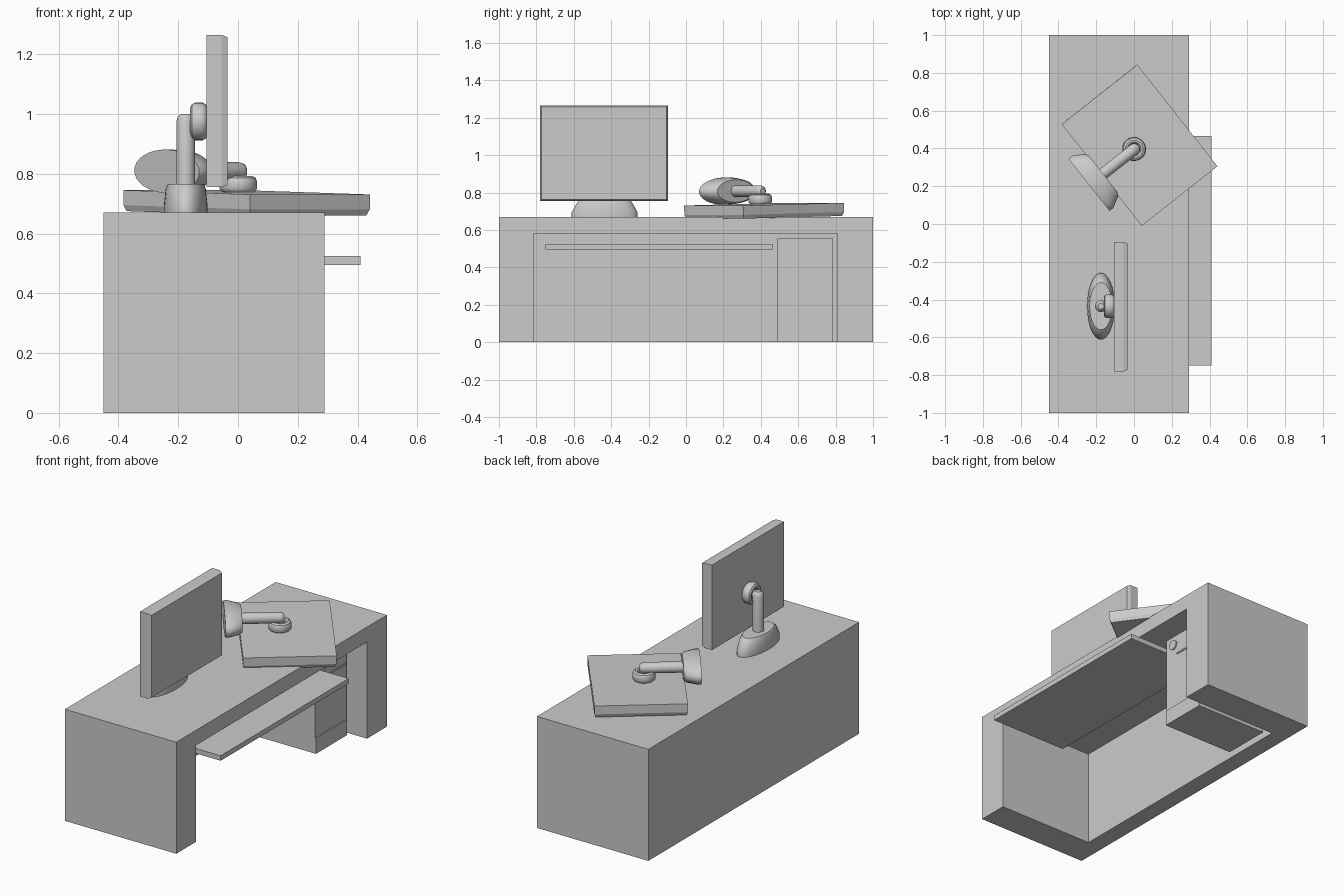
import bpy, bmesh, math
from mathutils import Matrix, Vector

if "Cube" in bpy.data.objects:
    bpy.data.objects.remove(bpy.data.objects["Cube"])

grey = bpy.data.materials.new("plain_grey")
grey.use_nodes = True
grey.diffuse_color = (0.6, 0.6, 0.6, 1)
grey.node_tree.nodes["Principled BSDF"].inputs["Base Color"].default_value = (0.6, 0.6, 0.6, 1)


def finish(name, bm, matrix=Matrix(), smooth=False):
    bmesh.ops.recalc_face_normals(bm, faces=bm.faces)
    mesh = bpy.data.meshes.new(name)
    bm.to_mesh(mesh)
    bm.free()
    mesh.materials.append(grey)
    ob = bpy.data.objects.new(name, mesh)
    bpy.context.collection.objects.link(ob)
    ob.matrix_world = matrix
    if smooth:
        bpy.ops.object.select_all(action="DESELECT")
        ob.select_set(True)
        bpy.context.view_layer.objects.active = ob
        bpy.ops.object.shade_smooth_by_angle(angle=math.radians(35))
    return ob


def box(name, xs, ys, zs):
    bm = bmesh.new()
    bmesh.ops.create_cube(bm, size=1)
    for v in bm.verts:
        v.co = [(r[0] + r[1]) / 2 + c * (r[1] - r[0]) for r, c in zip((xs, ys, zs), v.co)]
    return finish(name, bm)


def loft(name, rings, centre, along="Z", matrix=Matrix(), sides=32):
    """Stack elliptical rings (height, radius a, radius b) along an axis."""
    bm = bmesh.new()
    loops = []
    for h, a, b in rings:
        loop = []
        for i in range(sides):
            t = math.tau * i / sides
            p, q = a * math.cos(t), b * math.sin(t)
            offset = Vector((p, q, h)) if along == "Z" else Vector((h, p, q))
            loop.append(bm.verts.new(Vector(centre) + offset))
        loops.append(loop)
    for low, high in zip(loops, loops[1:]):
        for i in range(sides):
            j = (i + 1) % sides
            bm.faces.new((low[i], low[j], high[j], high[i]))
    bm.faces.new(loops[0])
    bm.faces.new(loops[-1])
    return finish(name, bm, matrix, smooth=True)


# Desk body with a knee space cut into its +x side
desk = box("desk_body", (-0.45, 0.29), (-1, 1), (0, 0.67))
cutter = box("knee_space_cutter", (-0.345, 0.4), (-0.815, 0.81), (-0.1, 0.58))
cutter.hide_render = True
cut = desk.modifiers.new("knee_space", "BOOLEAN")
cut.operation = "DIFFERENCE"
cut.solver = "EXACT"
cut.object = cutter
bpy.context.view_layer.update()
desk_mesh = bpy.data.meshes.new_from_object(desk.evaluated_get(bpy.context.evaluated_depsgraph_get()))
desk.modifiers.clear()
desk.data = desk_mesh
bpy.data.objects.remove(cutter)

# Sliding keyboard tray
box("keyboard_tray", (-0.1, 0.41), (-0.75, 0.465), (0.495, 0.525))

# Computer tower with plinth, power button and disc slot
box("tower_case", (-0.3, 0.17), (0.49, 0.785), (0.095, 0.555))
box("tower_plinth", (-0.3, 0.175), (0.49, 0.785), (0, 0.095))
loft("power_button", [(0, 0.03, 0.03), (0.008, 0.03, 0.03)], (0.17, 0.553, 0.5), "X", sides=24)
box("disc_slot", (0.165, 0.175), (0.585, 0.77), (0.427, 0.437))


def monitor(prefix, matrix):
    # Flat panel with a chamfered front rim
    bm = bmesh.new()
    loops = []
    for x, inset in ((-0.105, 0), (-0.055, 0), (-0.035, 0.008)):
        y0, y1, z0, z1 = -0.78 + inset, -0.095 - inset, 0.755 + inset, 1.265 - inset
        loops.append([bm.verts.new((x, y, z)) for y, z in ((y0, z0), (y1, z0), (y1, z1), (y0, z1))])
    for low, high in zip(loops, loops[1:]):
        for i in range(4):
            j = (i + 1) % 4
            bm.faces.new((low[i], low[j], high[j], high[i]))
    bm.faces.new(loops[0])
    bm.faces.new(loops[-1])
    finish(prefix + "_panel", bm, matrix)

    # Oval foot, upright neck, elbow arm and round hub
    axis = (-0.175, -0.435, 0)
    loft(prefix + "_foot", [(0.67, 0.073, 0.176), (0.695, 0.073, 0.176), (0.75, 0.067, 0.145),
                            (0.765, 0.06, 0.125)], axis, matrix=matrix)
    loft(prefix + "_neck", [(0.75, 0.031, 0.031), (0.975, 0.031, 0.031), (0.992, 0.026, 0.026),
                            (1.0, 0.016, 0.016)], axis, matrix=matrix)
    hub = (0, -0.435, 0.975)
    loft(prefix + "_arm", [(-0.175, 0.024, 0.024), (-0.12, 0.024, 0.024)], hub, "X", matrix)
    loft(prefix + "_hub", [(r[0], r[1], r[1]) for r in (
        (-0.104, 0.05), (-0.109, 0.058), (-0.118, 0.063), (-0.143, 0.063), (-0.154, 0.058),
        (-0.16, 0.047), (-0.158, 0.036), (-0.148, 0.03))], hub, "X", matrix)


# One monitor stands; its twin lies screen down, slightly tilted
monitor("standing_monitor", Matrix())
up = Vector((0.786, 0.619, 0)).normalized()
side = Vector((-0.619, 0.786, 0.021)).normalized()
face = side.cross(up)
turn = Matrix((face, side, up)).transposed().to_4x4()
lying = Matrix.Translation((0.029, 0.4175, 0.703)) @ turn @ Matrix.Translation((0.07, 0.4375, -1.01))
monitor("lying_monitor", lying)
